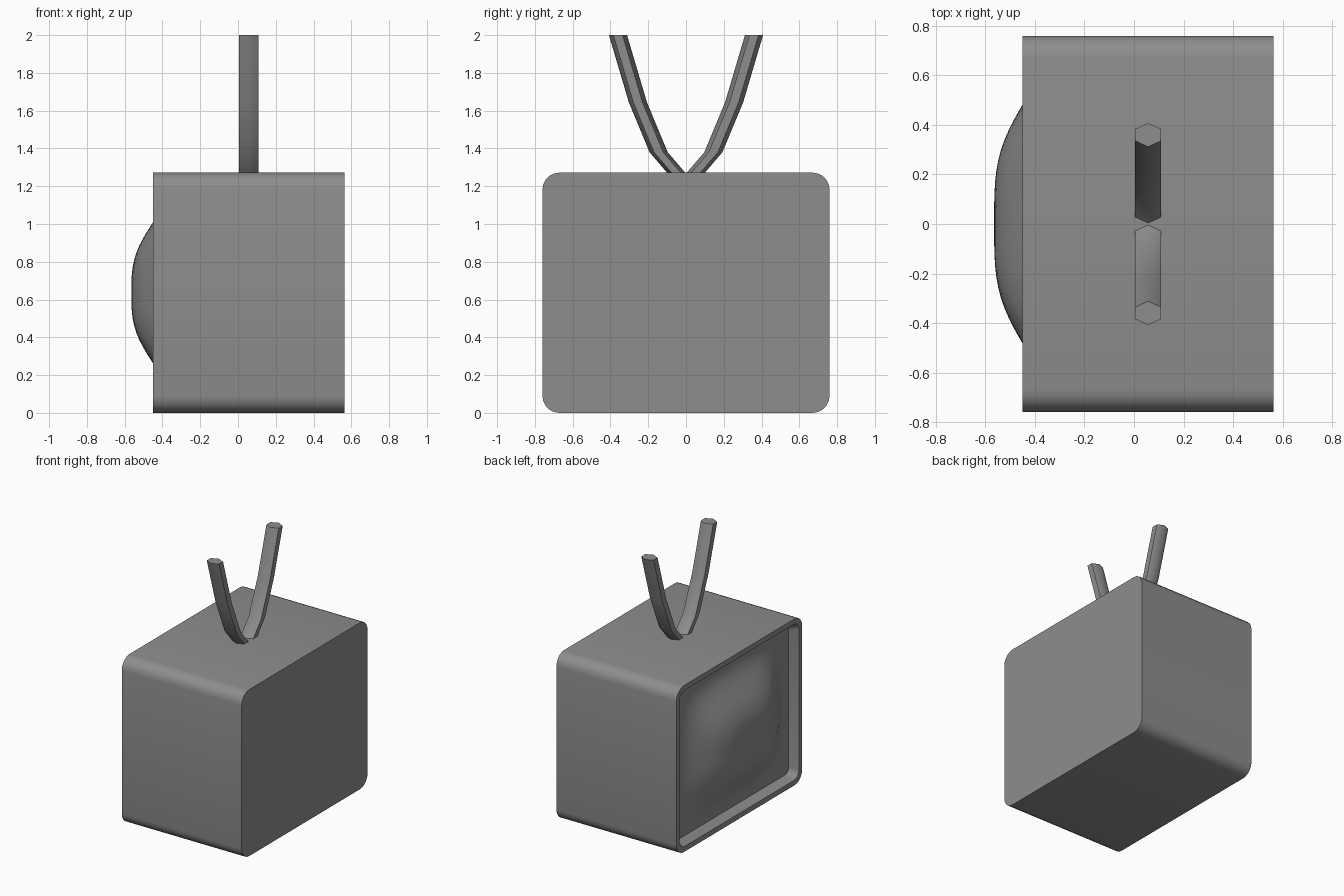
import bpy, math

if "Cube" in bpy.data.objects:
    bpy.data.objects.remove(bpy.data.objects["Cube"])

HALF_Y, HALF_Z, MID_Z = 0.76, 0.636, 0.636
FRONT_X, BACK_X, FLOOR_X = -0.45, 0.563, -0.385

# Dark grey plastic for the whole set
grey = bpy.data.materials.new("dark_grey")
grey.diffuse_color = (0.27, 0.27, 0.27, 1)
grey.use_nodes = True
grey.node_tree.nodes["Principled BSDF"].inputs["Base Color"].default_value = grey.diffuse_color


def make_object(name, verts, faces, smooth):
    mesh = bpy.data.meshes.new(name)
    mesh.from_pydata(verts, [], faces)
    mesh.update()
    mesh.materials.append(grey)
    obj = bpy.data.objects.new(name, mesh)
    bpy.context.collection.objects.link(obj)
    bpy.ops.object.select_all(action='DESELECT')
    obj.select_set(True)
    bpy.context.view_layer.objects.active = obj
    bpy.ops.object.mode_set(mode='EDIT')
    bpy.ops.mesh.select_all(action='SELECT')
    bpy.ops.mesh.normals_make_consistent(inside=False)
    bpy.ops.object.mode_set(mode='OBJECT')
    bpy.ops.object.shade_smooth_by_angle(angle=math.radians(smooth))
    return obj


def rounded_rect(hy, hz, r, corner=5, straight=1):
    """Closed (y, z) outline; each straight side is split into equal parts."""
    pts = []
    for k, (sy, sz) in enumerate([(1, 1), (-1, 1), (-1, -1), (1, -1)]):
        for i in range(corner + 1):
            a = math.pi / 2 * (k + i / corner)
            pts.append((sy * (hy - r) + r * math.cos(a), sz * (hz - r) + r * math.sin(a)))
    out = []
    for i, (y, z) in enumerate(pts):
        out.append((y, z))
        if i % (corner + 1) == corner:
            y2, z2 = pts[(i + 1) % len(pts)]
            for j in range(1, straight):
                t = j / straight
                out.append((y + (y2 - y) * t, z + (z2 - z) * t))
    return out


def loft(name, rings, cap_start=True, cap_end=True, smooth=35):
    n = len(rings[0])
    verts = [v for ring in rings for v in ring]
    faces = [(r * n + i, r * n + (i + 1) % n, (r + 1) * n + (i + 1) % n, (r + 1) * n + i)
             for r in range(len(rings) - 1) for i in range(n)]
    if cap_start:
        faces.append(tuple(range(n))[::-1])
    if cap_end:
        faces.append(tuple(range(len(verts) - n, len(verts))))
    return make_object(name, verts, faces, smooth)


# Cabinet: rounded box with a thin rim and a sloping recess for the screen
sections = [(BACK_X, 0, 0.09), (FRONT_X, 0, 0.09), (FRONT_X, 0.04, 0.06), (FLOOR_X, 0.07, 0.045)]
loft("cabinet", [[(x, y, z + MID_Z) for y, z in rounded_rect(HALF_Y - d, HALF_Z - d, r)]
                 for x, d, r in sections], cap_end=False)


# Screen: bulging glass that fills the recess
def bulge(u, power):
    return max(0.0, 1 - abs(u) ** power) ** 3


sy, sz = HALF_Y - 0.07, HALF_Z - 0.07
outline = rounded_rect(sy, sz, 0.045, straight=10)
steps = 16
rings = []
for k in range(steps):
    s = 1 - k / steps
    rings.append([(FLOOR_X - 0.18 * bulge(y * s / sy, 3.5) * bulge(z * s / sz, 3),
                   y * s, z * s + MID_Z) for y, z in outline])
loft("screen", rings, cap_start=False)

# Aerials: two bent six-sided rods in a V
path = [(0.03, 1.25), (0.055, 1.275), (0.145, 1.38), (0.255, 1.645), (0.36, 2.0)]
for side, label in ((1, "left"), (-1, "right")):
    loft(label + "_aerial",
         [[(0.057 + 0.06 * math.sin(math.pi / 3 * i),
            side * (y + 0.048 * math.cos(math.pi / 3 * i)), z) for i in range(6)]
          for y, z in path], smooth=65)
